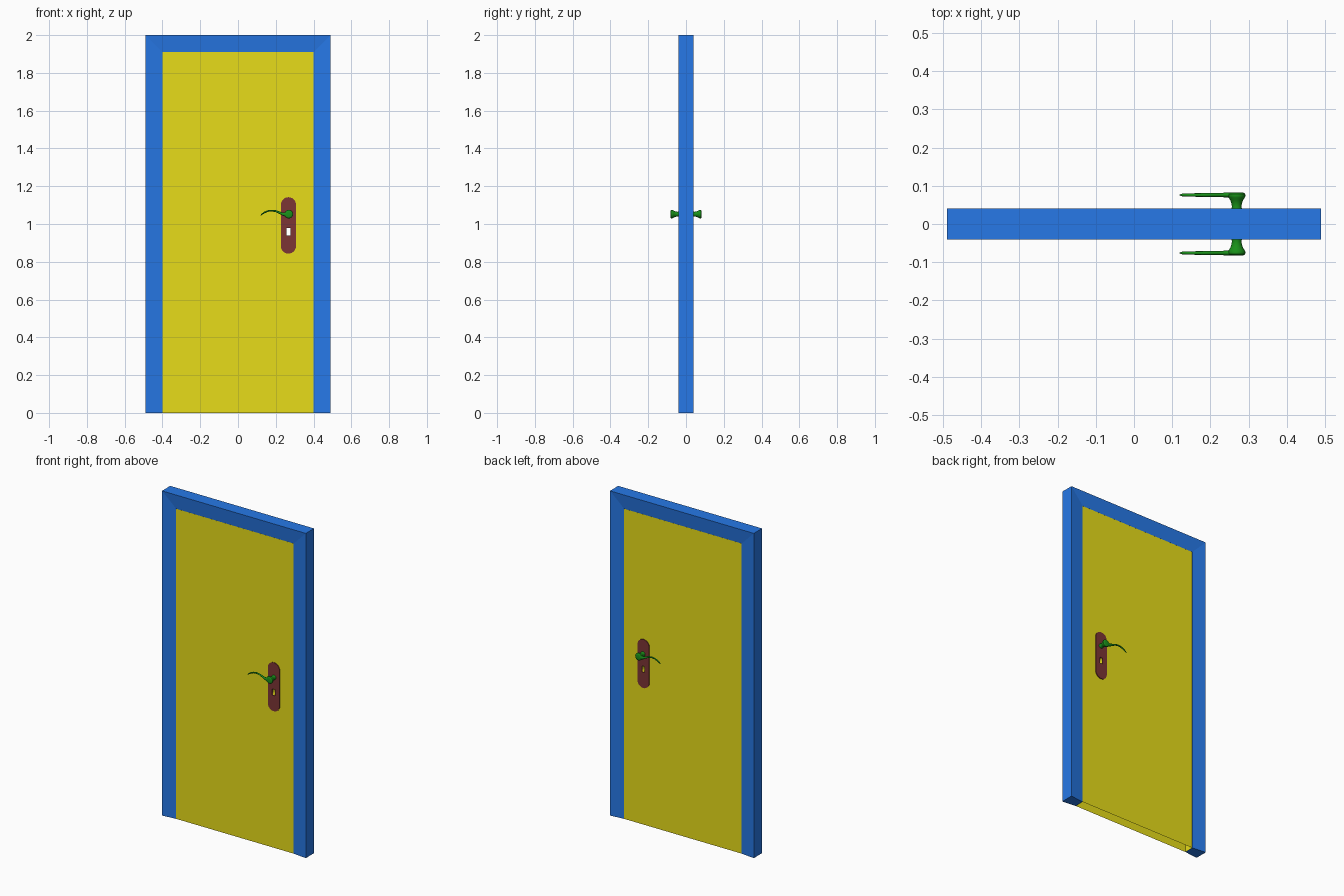
import bpy, bmesh
from math import sin, cos, pi
from mathutils import Matrix, Vector

if "Cube" in bpy.data.objects:
    bpy.data.objects.remove(bpy.data.objects["Cube"])


def material(name, rgb):
    m = bpy.data.materials.new(name)
    m.diffuse_color = (*rgb, 1)
    m.use_nodes = True
    m.node_tree.nodes["Principled BSDF"].inputs["Base Color"].default_value = m.diffuse_color
    return m


BLUE = material("blue_paint", (0.02, 0.19, 0.8))
YELLOW = material("yellow_paint", (0.8, 0.72, 0.01))
BROWN = material("brown_plate", (0.2, 0.035, 0.035))
GREEN = material("green_metal", (0.01, 0.28, 0.01))


def add_object(name, bm, mat, smooth=False):
    bmesh.ops.recalc_face_normals(bm, faces=bm.faces)
    mesh = bpy.data.meshes.new(name)
    bm.to_mesh(mesh)
    bm.free()
    mesh.materials.append(mat)
    ob = bpy.data.objects.new(name, mesh)
    bpy.context.collection.objects.link(ob)
    if smooth:
        bpy.ops.object.select_all(action='DESELECT')
        ob.select_set(True)
        bpy.context.view_layer.objects.active = ob
        bpy.ops.object.shade_smooth_by_angle(angle=0.7)
    return ob


def loft(bm, rings):
    rows = [[bm.verts.new(p) for p in ring] for ring in rings]
    n = len(rows[0])
    for a, b in zip(rows, rows[1:]):
        for i in range(n):
            j = (i + 1) % n
            bm.faces.new((a[i], a[j], b[j], b[i]))
    bm.faces.new(rows[0])
    bm.faces.new(rows[-1])


def sheet(outlines, half, y=0):
    """Extruded x-z outline with holes, centred at depth y."""
    cu = bpy.data.curves.new("outline", 'CURVE')
    cu.dimensions, cu.fill_mode, cu.extrude = '2D', 'BOTH', half
    for pts in outlines:
        s = cu.splines.new('POLY')
        s.points.add(len(pts) - 1)
        for p, (x, z) in zip(s.points, pts):
            p.co = (x, z, 0, 1)
        s.use_cyclic_u = True
    ob = bpy.data.objects.new("outline", cu)
    bpy.context.collection.objects.link(ob)
    mesh = bpy.data.meshes.new_from_object(ob.evaluated_get(bpy.context.evaluated_depsgraph_get()))
    bpy.data.objects.remove(ob)
    bm = bmesh.new()
    bm.from_mesh(mesh)
    bm.transform(Matrix.Translation((0, y, 0)) @ Matrix.Rotation(pi / 2, 4, 'X'))
    bmesh.ops.remove_doubles(bm, verts=bm.verts, dist=1e-5)
    return bm


def rect(x0, x1, z0, z1):
    return [(x0, z0), (x1, z0), (x1, z1), (x0, z1)]


HX = 0.267   # lock centre line
HZ = 1.052   # handle height

# Mitred frame whose faces slope in to the panel
section = [(0.49, 2.0, 0.04), (0.40, 1.91, 0.03), (0.40, 1.91, -0.03), (0.49, 2.0, -0.04)]
bm = bmesh.new()
loft(bm, [[(s * x, y, z * up) for x, z, y in section]
          for s, up in ((1, 0), (1, 1), (-1, 1), (-1, 0))])
add_object("door_frame", bm, BLUE)

# Hollow door leaf, open underneath, with the keyhole going through
bm = sheet([rect(-0.3998, 0.3998, 0, 1.9098), rect(HX - 0.0105, HX + 0.0105, 0.939, 0.979)], 0.03)
bottom = [f for f in bm.faces if all(v.co.z < 1e-4 for v in f.verts)]
bmesh.ops.delete(bm, geom=bottom, context='FACES')
add_object("door_leaf", bm, YELLOW)

# Lock plates with rounded ends
R = 0.04
N = 12
plate = [(HX + R * cos(pi * i / N), 1.102 + R * sin(pi * i / N)) for i in range(N + 1)]
plate += [(HX - R * cos(pi * i / N), 0.883 - R * sin(pi * i / N)) for i in range(N + 1)]

# Handle shapes: neck (depth, radius) and lever (x, z, half depth, half height)
neck = [(0.031, 0.016), (0.037, 0.014), (0.046, 0.0125), (0.055, 0.014), (0.063, 0.017),
        (0.069, 0.021), (0.074, 0.023), (0.079, 0.022), (0.082, 0.018), (0.083, 0.012)]
lever = [(0.272, 1.053, 0.007, 0.015), (0.250, 1.051, 0.0068, 0.011), (0.236, 1.053, 0.006, 0.008),
         (0.220, 1.060, 0.005, 0.006), (0.200, 1.068, 0.0048, 0.005), (0.180, 1.071, 0.0048, 0.0045),
         (0.160, 1.069, 0.0046, 0.0042), (0.140, 1.061, 0.0042, 0.004),
         (0.127, 1.052, 0.0035, 0.0033), (0.120, 1.046, 0.0015, 0.0015)]
SEG = 16
circle = [(cos(2 * pi * i / SEG), sin(2 * pi * i / SEG)) for i in range(SEG)]

for side, s in (("front", -1), ("back", 1)):
    bm = sheet([plate, rect(HX - 0.01, HX + 0.01, 0.94, 0.978)], 0.003, s * 0.0315)
    add_object(side + "_lock_plate", bm, BROWN)

    bm = bmesh.new()
    loft(bm, [[(HX + 0.002 + r * c, s * y, HZ + r * k) for c, k in circle] for y, r in neck])
    add_object(side + "_handle_neck", bm, GREEN, True)

    rings = []
    for i, (x, z, ry, rz) in enumerate(lever):
        a, b = lever[max(i - 1, 0)], lever[min(i + 1, len(lever) - 1)]
        t = Vector((b[0] - a[0], b[1] - a[1])).normalized()
        rings.append([(x - t.y * rz * k, s * (0.076 + ry * c), z + t.x * rz * k) for c, k in circle])
    bm = bmesh.new()
    loft(bm, rings)
    add_object(side + "_handle_lever", bm, GREEN, True)
